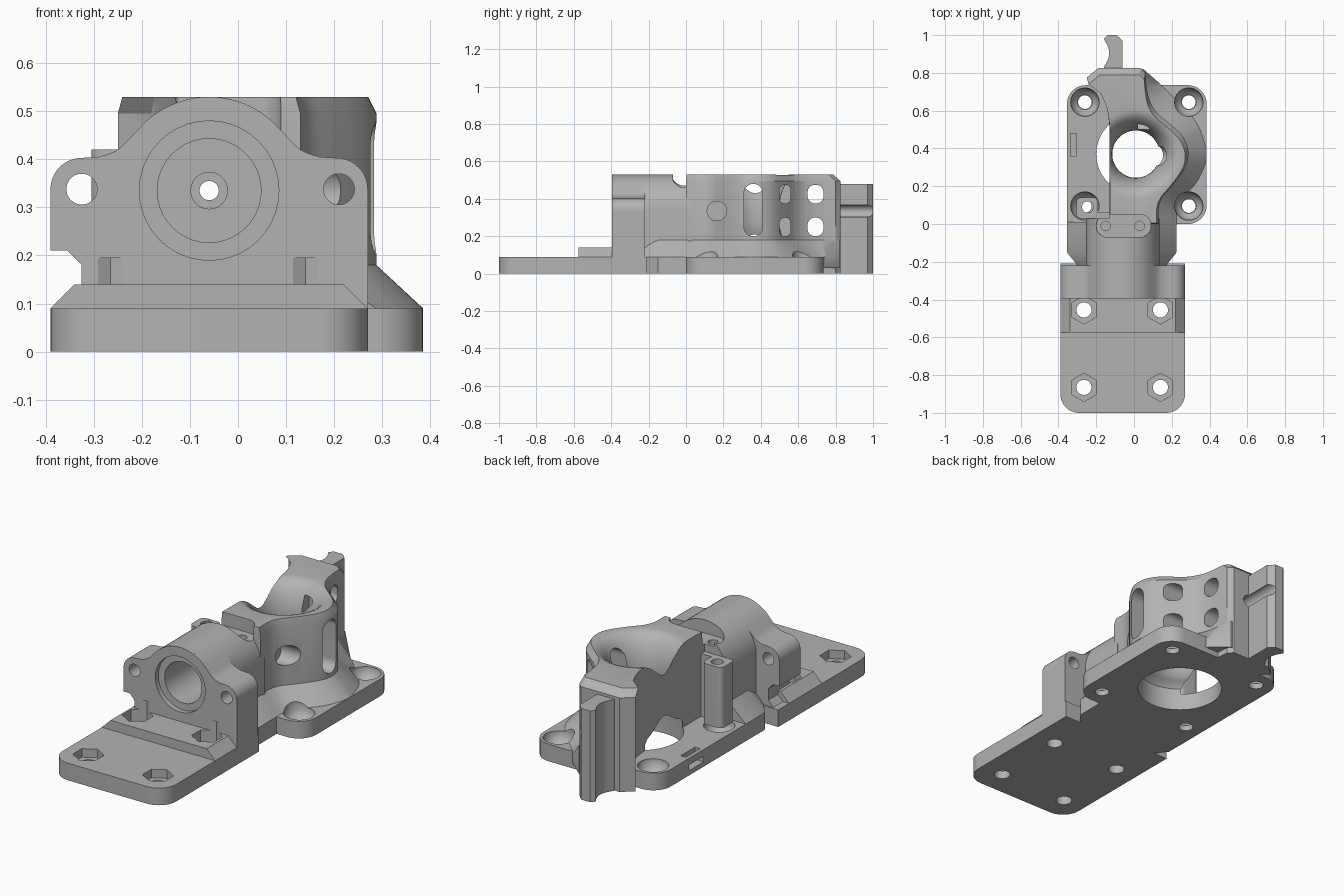
import bpy, bmesh
from math import cos, sin, pi
from mathutils import Vector

cube = bpy.data.objects.get("Cube")
if cube:
    bpy.data.objects.remove(cube)

grey = bpy.data.materials.new("plain grey")
grey.use_nodes = True
grey.diffuse_color = (0.45, 0.45, 0.45, 1)
grey.node_tree.nodes["Principled BSDF"].inputs["Base Color"].default_value = (0.45, 0.45, 0.45, 1)


def loft(name, rings):
    """Closed solid through rings of equal point count."""
    bm = bmesh.new()
    rows = [[bm.verts.new(p) for p in ring] for ring in rings]
    n = len(rows[0])
    bm.faces.new(rows[0])
    bm.faces.new(rows[-1])
    for a, b in zip(rows, rows[1:]):
        for i in range(n):
            j = (i + 1) % n
            bm.faces.new((a[i], a[j], b[j], b[i]))
    bmesh.ops.recalc_face_normals(bm, faces=bm.faces)
    mesh = bpy.data.meshes.new(name)
    bm.to_mesh(mesh)
    bm.free()
    mesh.materials.append(grey)
    ob = bpy.data.objects.new(name, mesh)
    bpy.context.collection.objects.link(ob)
    return ob


def place(p, axis, t):
    return {"x": (t, p[0], p[1]), "y": (p[0], t, p[1]), "z": (p[0], p[1], t)}[axis]


def prism(name, pts, axis, a, b):
    return loft(name, [[place(p, axis, t) for p in pts] for t in (a, b)])


def arc(c, r, a0, a1, n=10):
    steps = [(a0 + (a1 - a0) * i / n) * pi / 180 for i in range(n + 1)]
    return [(c[0] + r * cos(t), c[1] + r * sin(t)) for t in steps]


def disc(c, r, n=40):
    return arc(c, r, 0, 360, n)[:-1]


def rect(x0, x1, y0, y1, r=0):
    if r == 0:
        return [(x0, y0), (x1, y0), (x1, y1), (x0, y1)]
    return (arc((x1 - r, y1 - r), r, 0, 90) + arc((x0 + r, y1 - r), r, 90, 180)
            + arc((x0 + r, y0 + r), r, 180, 270) + arc((x1 - r, y0 + r), r, 270, 360))


def spin(name, profile, c):
    return loft(name, [[(x, y, z) for x, y in disc(c, r, 64)] for r, z in profile])


def smooth(pts, n=4):
    """Catmull-Rom curve through points."""
    v = [Vector(p) for p in [pts[0]] + pts + [pts[-1]]]
    out = []
    for a, b, c, d in zip(v, v[1:], v[2:], v[3:]):
        for i in range(n):
            t = i / n
            out.append(tuple(0.5 * (2 * b + (c - a) * t + (2 * a - 5 * b + 4 * c - d) * t * t
                                    + (3 * b - a - 3 * c + d) * t ** 3)))
    return out + [pts[-1]]


def boolean(ob, tool, op):
    mod = ob.modifiers.new(op, "BOOLEAN")
    mod.operation, mod.solver, mod.object = op, "EXACT", tool
    bpy.context.view_layer.objects.active = ob
    bpy.ops.object.modifier_apply(modifier=mod.name)
    bpy.data.objects.remove(tool)


AX, AZ = -0.06, 0.335        # barrel axis
C = (0.01, 0.37)             # throat centre

# Front and rear mounting plates
front = [(0.27, -0.21), (-0.39, -0.21)] + arc((-0.29, -0.9), 0.1, 180, 270) + arc((0.17, -0.9), 0.1, 270, 360)
body = prism("mount_body", front, "z", 0, 0.09)
adds = [prism("rear_plate", rect(-0.355, 0.385, 0, 0.735, 0.1), "z", 0, 0.09),
        prism("plate_corner", rect(-0.355, 0.225, -0.02, 0.12), "z", 0, 0.09)]

# Raised step in front of the clamp
adds.append(prism("step", [(-0.39, 0.05), (0.27, 0.05), (0.27, 0.09), (0.22, 0.14), (-0.34, 0.14), (-0.39, 0.09)],
                  "y", -0.575, -0.3))

# Clamp face with two ears around the barrel
ears = ([(0.27, 0), (0.27, 0.335)] + arc((0.205, 0.338), 0.065, 0, 90)
        + smooth([(0.17, 0.405), (0.13, 0.42), (0.095, 0.455)])
        + arc((AX, AZ), 0.195, 40, 140, 20)
        + smooth([(-0.215, 0.455), (-0.25, 0.42), (-0.29, 0.405)])
        + arc((-0.325, 0.338), 0.065, 90, 180)
        + [(-0.39, 0.21), (-0.355, 0.21), (-0.325, 0.18), (-0.325, 0.12), (-0.355, 0.09), (-0.39, 0.09), (-0.39, 0)])
adds.append(prism("clamp_face", ears, "y", -0.395, -0.22))

# Barrel on its pedestal
adds.append(prism("barrel", [(-0.255, 0), (0.135, 0)] + arc((AX, AZ), 0.195, 0, 180, 32), "y", -0.38, 0.03))

# Sloped neck that joins the plates
neck = [(-0.355, 0), (0.225, 0), (0.225, 0.09), (0.135, 0.18), (-0.255, 0.18), (-0.355, 0.09)]
rings = [[(x, y, z) for x, z in neck] for y in (0.01, -0.15)]
rings.append([(AX + (x - AX) * 0.78, -0.23, z) for x, z in neck])
adds.append(loft("neck", rings))

# Throat housing with an S-shaped side
side = smooth([(0.13, 0.0), (0.13, 0.08), (0.15, 0.14), (0.2, 0.2), (0.25, 0.265), (0.28, 0.32), (0.288, 0.37),
               (0.28, 0.42), (0.25, 0.475), (0.19, 0.53), (0.12, 0.59), (0.08, 0.66), (0.065, 0.74)])
back = ([(0.06, 0.8), (0.035, 0.825), (-0.19, 0.825), (-0.25, 0.775)]
        + smooth([(-0.18, 0.72), (-0.145, 0.63), (-0.13, 0.52)]) + [(-0.13, 0)])
plan = side + back
top = [(AX + (x - AX) * 0.95, 0.08 + (y - 0.08) * 0.95) for x, y in plan]
adds.append(loft("throat_housing", [[(x, y, 0) for x, y in plan], [(x, y, 0.495) for x, y in plan],
                                    [(x, y, 0.53) for x, y in top]]))

# Flared skirt around the housing
skirt = smooth([(0.225, 0.0), (0.225, 0.05), (0.235, 0.09), (0.27, 0.15), (0.33, 0.22), (0.37, 0.3), (0.385, 0.37),
                (0.37, 0.44), (0.34, 0.52), (0.28, 0.6), (0.22, 0.66), (0.17, 0.71), (0.13, 0.75)])
close = [(0.05, 0.82), (-0.05, 0.82), (-0.05, 0)]
adds.append(loft("skirt", [[(x, y, z) for x, y in s + close]
                           for s, z in ((skirt, 0.03), (skirt, 0.09), (side, 0.18))]))

# Rear fin and side post
fin = [(-0.16, 0.8), (-0.06, 0.8), (-0.06, 0.97), (-0.09, 1), (-0.14, 1)] + smooth(
    [(-0.16, 0.98), (-0.135, 0.93), (-0.135, 0.88), (-0.16, 0.83)])
adds.append(prism("fin", fin, "z", 0, 0.48))
adds.append(prism("side_post", rect(-0.305, -0.19, 0.03, 0.14, 0.025), "z", 0.02, 0.42))
adds.append(prism("post_web", rect(-0.21, -0.12, 0.0, 0.06), "z", 0.02, 0.42))
for ob in adds:
    boolean(body, ob, "UNION")

# Bell-mouthed throat
lower = [(0.21, -0.1), (0.21, 0.12)] + [(0.125 + 0.085 * (1 - sin(t)), 0.14 + 0.16 * (1 - cos(t)))
                                       for t in [i * pi / 16 for i in range(1, 9)]]
upper = [(0.125 + 0.11 * (1 - cos(t)), 0.33 + 0.2 * sin(t)) for t in [i * pi / 20 for i in range(11)]]
cuts = [spin("throat_cut", lower + upper + [(0.235, 0.6)], C),
        prism("open_side_cut", rect(-0.4, -0.13, 0.2, 0.5), "z", 0.09, 0.6)]

# Barrel bores, running through to the fin groove
for r, a, b in ((0.145, -0.5, -0.37), (0.108, -0.5, -0.1), (0.038, -0.2, -0.04),
                (0.02, -0.1, 0.7), (0.032, 0.6, 1.1)):
    cuts.append(prism("bore_cut", disc((AX, AZ), r), "y", a, b))
for x in (-0.325, 0.21):
    cuts.append(prism("ear_hole", disc((x, 0.338), 0.032), "y", -0.5, -0.15))

# Countersunk screw holes and hex nut pockets
for x in (-0.26, 0.29):
    for y in (0.095, 0.645):
        cuts.append(prism("screw_hole", disc((x, y), 0.036), "z", -0.1, 0.2))
        high = 0.1 if (x < 0 and y < 0.2) else 0.25
        cuts.append(spin("countersink", [(0.04, 0.03), (0.06, 0.045), (0.075, 0.075), (0.075, high)], (x, y)))
for x in (-0.265, 0.14):
    for y in (-0.455, -0.865):
        cuts.append(prism("bolt_hole", disc((x, y), 0.04), "z", -0.1, 0.15))
        cuts.append(prism("nut_pocket", arc((x, y), 0.075, 30, 330, 5), "z", 0.045, 0.195))

# Rounded pocket above the barrel end, with two small holes
cuts.append(prism("top_pocket", rect(-0.2, 0.09, -0.07, 0.05, 0.058), "z", 0.46, 0.6))
for x in (-0.15, 0.03):
    cuts.append(prism("pocket_hole", disc((x, -0.01), 0.025, 24), "z", 0.38, 0.5))
cuts.append(prism("post_hole", disc((-0.245, 0.09), 0.03, 24), "z", 0.2, 0.5))

# Windows in the housing wall
cuts.append(prism("tall_slot", rect(0.31, 0.41, 0.2, 0.48, 0.049), "x", 0.05, 0.4))
cuts.append(prism("side_hole", disc((0.165, AZ), 0.052), "x", 0.1, 0.4))
for z in (0.25, 0.425):
    cuts.append(prism("vent_slot", rect(0.5, 0.56, z - 0.05, z + 0.05, 0.029), "x", 0.02, 0.4))
    cuts.append(prism("vent_slot", rect(0.65, 0.735, z - 0.05, z + 0.05, 0.04), "x", -0.4, 0.4))

# Strap channel in the plate edge
cuts.append(prism("strap_slot", rect(-0.335, -0.305, 0.36, 0.48), "z", 0.025, 0.12))
cuts.append(prism("strap_exit", rect(0.36, 0.48, 0.025, 0.055), "x", -0.4, -0.31))
for ob in cuts:
    boolean(body, ob, "DIFFERENCE")

bpy.ops.object.select_all(action="DESELECT")
body.select_set(True)
bpy.context.view_layer.objects.active = body
bpy.ops.object.shade_smooth_by_angle(angle=0.5)
